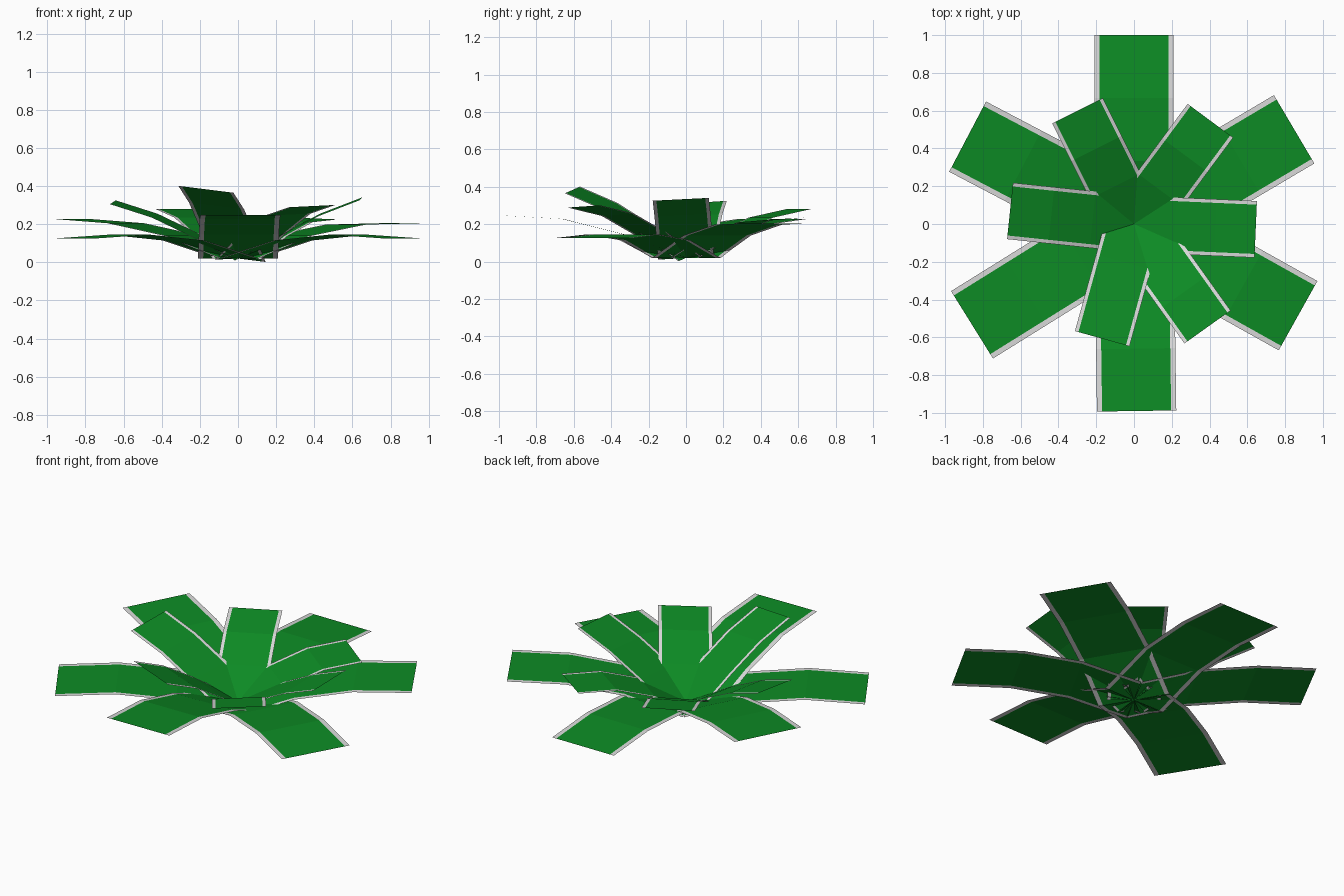
import bpy
from math import radians, sin, cos

if "Cube" in bpy.data.objects:
    bpy.data.objects.remove(bpy.data.objects["Cube"])


def material(name, rgb):
    m = bpy.data.materials.new(name)
    m.diffuse_color = (*rgb, 1.0)
    m.use_nodes = True
    m.node_tree.nodes["Principled BSDF"].inputs["Base Color"].default_value = m.diffuse_color
    return m


GREEN = material("leaf_green", (0.004, 0.26, 0.018))
PALE = material("pale_leaf_edge", (0.70, 0.70, 0.70))
BASE_Z = 0.02


def leaf(name, angle, length, width, heights, roll=0.0, border=0.065):
    """Bent ribbon leaf growing outward from the centre, pale along both long edges."""
    a = radians(angle)
    out, left = (cos(a), sin(a)), (-sin(a), cos(a))
    columns = [-0.5, -0.5 + border, 0.5 - border, 0.5]
    profile = [BASE_Z, *heights]
    n = len(profile) - 1
    verts = []
    for i, z in enumerate(profile):
        r = length * i / n
        for c in columns:
            s = c * width
            verts.append((out[0] * r + left[0] * s,
                          out[1] * r + left[1] * s,
                          z + 2 * c * roll))
    faces = [(4 * i + j, 4 * i + 4 + j, 4 * i + 5 + j, 4 * i + 1 + j)
             for i in range(n) for j in range(3)]
    mesh = bpy.data.meshes.new(name)
    # wound so that the upper side faces up
    mesh.from_pydata(verts, [], faces)
    mesh.materials.append(GREEN)
    mesh.materials.append(PALE)
    for k, p in enumerate(mesh.polygons):
        p.material_index = 0 if k % 3 == 1 else 1
    mesh.update()
    ob = bpy.data.objects.new(name, mesh)
    bpy.context.collection.objects.link(ob)
    return ob


# Outer ring of long, wide, flatter leaves: angle, length, heights at the bends
outer = [
    (30.6, 0.985, (0.14, 0.198, 0.205)),
    (90.0, 1.00, (0.13, 0.15, 0.125)),
    (152.3, 0.995, (0.14, 0.205, 0.228)),
    (211.9, 1.01, (0.115, 0.145, 0.125)),
    (270.8, 0.99, (0.145, 0.228, 0.247)),
    (330.8, 0.995, (0.115, 0.145, 0.125)),
]
for i, (ang, length, hs) in enumerate(outer):
    leaf(f"outer_leaf_{i + 1}", ang, length, 0.42, hs)

# Inner ring of short, narrow, steeper leaves, a few slightly rolled
inner = [
    (-2.5, 0.645, (0.14, 0.25, 0.333), 0.0075),
    (53.5, 0.68, (0.14, 0.215, 0.23), 0.005),
    (116.5, 0.67, (0.14, 0.235, 0.28), 0.0),
    (174.0, 0.66, (0.14, 0.245, 0.315), -0.01),
    (254.5, 0.63, (0.165, 0.295, 0.383), -0.018),
    (305.5, 0.67, (0.145, 0.25, 0.295), 0.006),
]
for i, (ang, length, hs, roll) in enumerate(inner):
    leaf(f"inner_leaf_{i + 1}", ang, length, 0.30, hs, roll)
